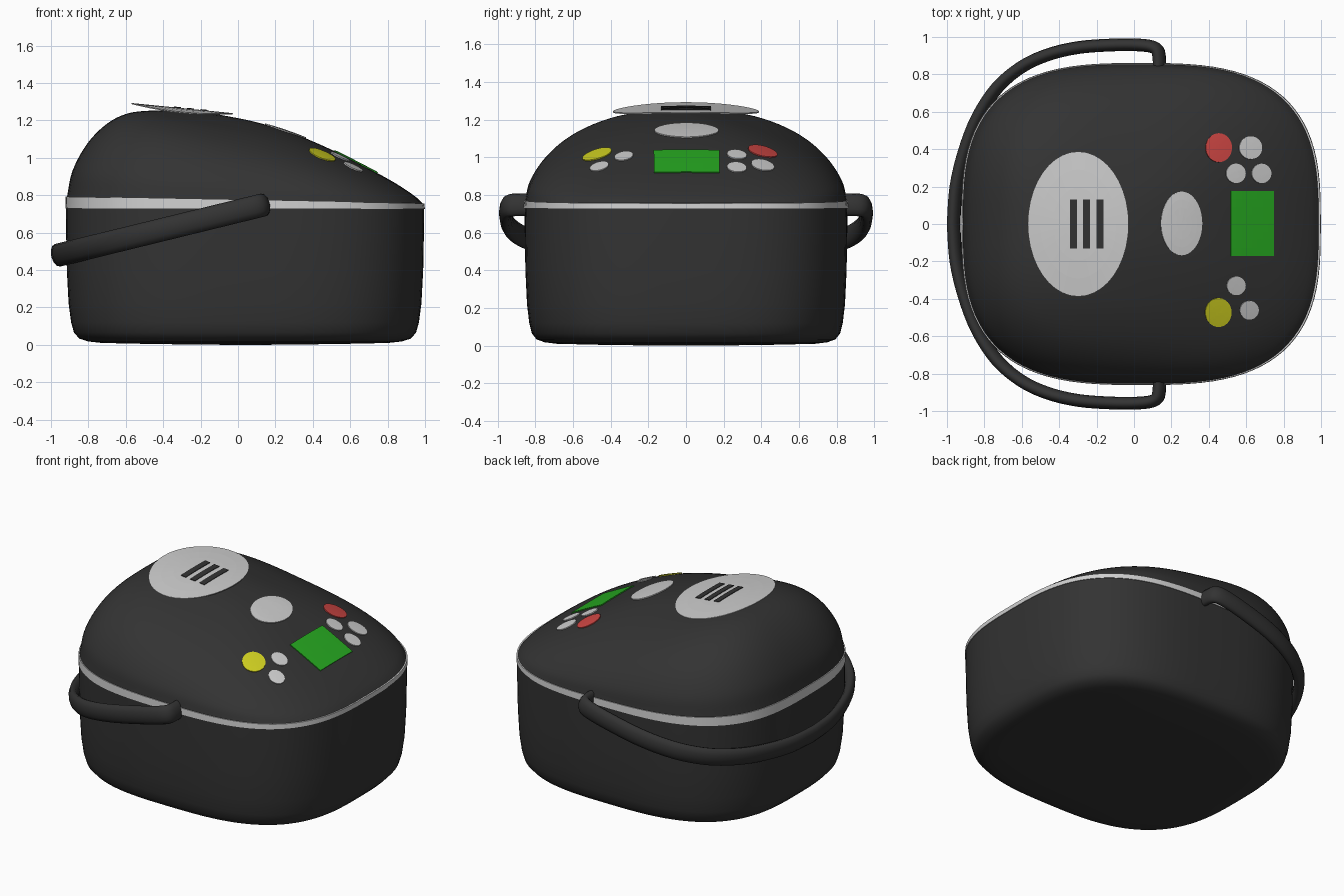
import bpy, bmesh, math
from mathutils import Vector
from mathutils.bvhtree import BVHTree

if "Cube" in bpy.data.objects:
    bpy.data.objects.remove(bpy.data.objects["Cube"])


def material(name, rgb):
    m = bpy.data.materials.new(name)
    m.diffuse_color = (*rgb, 1)
    m.use_nodes = True
    m.node_tree.nodes["Principled BSDF"].inputs["Base Color"].default_value = m.diffuse_color
    return m


DARK = material("dark plastic", (0.033, 0.033, 0.033))
GREY = material("light grey", (0.62, 0.62, 0.62))
GREEN = material("screen green", (0.02, 0.40, 0.015))
RED = material("button red", (0.60, 0.06, 0.055))
YELLOW = material("button yellow", (0.63, 0.63, 0.015))


def finish(name, bm, mat, angle=40):
    me = bpy.data.meshes.new(name)
    bm.to_mesh(me)
    bm.free()
    me.materials.append(mat)
    ob = bpy.data.objects.new(name, me)
    bpy.context.collection.objects.link(ob)
    bpy.ops.object.select_all(action='DESELECT')
    ob.select_set(True)
    bpy.context.view_layer.objects.active = ob
    if angle:
        bpy.ops.object.shade_smooth_by_angle(angle=math.radians(angle))
    return ob


def catmull(keys, steps):
    """Smooth curve through key tuples."""
    k = [Vector(p) for p in keys]
    k = [2 * k[0] - k[1]] + k + [2 * k[-1] - k[-2]]
    out = []
    for i in range(1, len(k) - 2):
        a, b, c, d = k[i - 1:i + 3]
        for s in range(steps):
            t = s / steps
            out.append(0.5 * (2 * b + (c - a) * t + (2 * a - 5 * b + 4 * c - d) * t * t
                              + (3 * b - a - 3 * c + d) * t ** 3))
    return out + [k[-2]]


def loft(name, rings, mat, seg=96, n=2.95):
    """Stack of rounded-square rings: (left x, left z, right x, right z, half depth)."""
    bm = bmesh.new()
    loops = []
    for xl, zl, xr, zr, b in rings:
        loop = []
        for i in range(seg):
            a = 2 * math.pi * i / seg
            u = math.copysign(abs(math.cos(a)) ** (2 / n), math.cos(a))
            v = math.copysign(abs(math.sin(a)) ** (2 / n), math.sin(a))
            f = (u + 1) / 2
            loop.append(bm.verts.new((xl + (xr - xl) * f, b * v, zl + (zr - zl) * f)))
        loops.append(loop)
    for p, q in zip(loops, loops[1:]):
        for i in range(seg):
            j = (i + 1) % seg
            bm.faces.new((p[i], p[j], q[j], q[i]))
    bm.faces.new(loops[0][::-1])
    bm.faces.new(loops[-1])
    bmesh.ops.remove_doubles(bm, verts=bm.verts, dist=1e-4)
    bmesh.ops.recalc_face_normals(bm, faces=bm.faces)
    return finish(name, bm, mat)


# Body: straight-sided tub with a rounded lower edge
body = [(0.04 - 0.96 * s, z, 0.04 + 0.955 * s, z, 0.857 * s) for s, z in
        [(0.5, 0.004), (0.80, 0.01), (0.875, 0.018), (0.925, 0.033), (0.955, 0.065),
         (0.971, 0.12), (0.985, 0.22), (0.995, 0.40), (0.999, 0.60), (1.0, 0.735)]]
body = [(-0.06, 0, 0.14, 0, 0.09)] + body
loft("body", body, DARK)

# Trim band, taller at the hinge side
loft("trim_band", [(-0.923, 0.73, 0.999, 0.727, 0.861),
                   (-0.921, 0.792, 0.997, 0.756, 0.859)], GREY)

# Sloping domed lid
lid = loft("lid", catmull([(-0.915, 0.788, 0.993, 0.750, 0.855),
                           (-0.885, 0.93, 0.945, 0.795, 0.830),
                           (-0.81, 1.07, 0.84, 0.865, 0.755),
                           (-0.71, 1.175, 0.70, 0.942, 0.638),
                           (-0.60, 1.234, 0.50, 1.043, 0.475),
                           (-0.47, 1.252, 0.30, 1.128, 0.305),
                           (-0.30, 1.250, 0.10, 1.190, 0.155),
                           (-0.10, 1.231, -0.10, 1.231, 0.0)], 5), DARK)
tree = BVHTree.FromPolygons([v.co for v in lid.data.vertices],
                            [p.vertices for p in lid.data.polygons])


def on_lid(x, y):
    hit, nor, _, _ = tree.ray_cast(Vector((x, y, 3)), Vector((0, 0, -1)))
    return hit + nor * 0.006


def plate(name, cx, cy, rx, ry, mat, square=False, place=on_lid):
    """Thin disc or rectangle laid on the lid."""
    bm = bmesh.new()
    if square:
        bmesh.ops.create_grid(bm, x_segments=8, y_segments=8, size=1)
    else:
        seg, prev = 40, None
        mid = bm.verts.new((0, 0, 0))
        for r in (0.25, 0.5, 0.75, 1.0):
            ring = [bm.verts.new((r * math.cos(2 * math.pi * i / seg),
                                  r * math.sin(2 * math.pi * i / seg), 0)) for i in range(seg)]
            for i in range(seg):
                j = (i + 1) % seg
                bm.faces.new((prev[i], ring[i], ring[j], prev[j]) if prev
                             else (mid, ring[i], ring[j]))
            prev = ring
    for v in bm.verts:
        v.co = place(cx + rx * v.co.x, cy + ry * v.co.y)
    bm.normal_update()
    ob = finish(name, bm, mat, 0)
    mod = ob.modifiers.new("thickness", 'SOLIDIFY')
    mod.thickness, mod.offset = 0.006, -1
    return ob


# Oval steam vent, gently arched, with three slots
def vent_plane(x, y, lift=0.0):
    return Vector((x, y, 1.236 - 0.1 * x - 0.14 * y * y + lift))


plate("steam_vent", -0.298, 0, 0.27, 0.388, GREY, place=vent_plane)
for i, x in enumerate((-0.323, -0.253, -0.182)):
    plate(f"vent_slot_{i + 1}", x, 0, 0.019, 0.132, DARK, True,
          lambda a, b: vent_plane(a, b, 0.004))

# Oval latch button, display and control buttons
plate("latch_button", 0.253, 0.003, 0.11, 0.17, GREY)
plate("display", 0.63, 0.003, 0.115, 0.174, GREEN, True)
plate("red_button", 0.452, 0.407, 0.070, 0.077, RED)
plate("yellow_button", 0.45, -0.472, 0.070, 0.077, YELLOW)
for i, (x, y, r) in enumerate([(0.622, 0.407, 0.061), (0.543, 0.27, 0.052), (0.68, 0.27, 0.052),
                               (0.545, -0.33, 0.050), (0.615, -0.46, 0.050)]):
    plate(f"grey_button_{i + 1}", x, y, r, r, GREY)

# Carry handle: oval bar swept round the back in a tilted plane
half = catmull([(0.135, 0.80), (0.135, 0.89), (0.115, 0.94), (0.03, 0.957), (-0.12, 0.957),
                (-0.30, 0.943), (-0.46, 0.905), (-0.60, 0.84), (-0.73, 0.73), (-0.835, 0.57),
                (-0.905, 0.39), (-0.95, 0.20), (-0.965, 0.0)], 4)
path = [(p.x, p.y) for p in half] + [(p.x, -p.y) for p in half[-2::-1]]
path = [Vector((x, y, 0.715 + 0.245 * x)) for x, y in path]
up = Vector((-0.245, 0, 1)).normalized()
bm = bmesh.new()
loops = []
for i, p in enumerate(path):
    t = (path[min(i + 1, len(path) - 1)] - path[max(i - 1, 0)]).normalized()
    side = t.cross(up).normalized()
    loops.append([bm.verts.new(p + side * 0.034 * math.cos(a) + up * 0.062 * math.sin(a))
                  for a in (2 * math.pi * k / 12 for k in range(12))])
for p, q in zip(loops, loops[1:]):
    for k in range(12):
        m = (k + 1) % 12
        bm.faces.new((p[k], p[m], q[m], q[k]))
bm.faces.new(loops[0][::-1])
bm.faces.new(loops[-1])
bmesh.ops.recalc_face_normals(bm, faces=bm.faces)
finish("carry_handle", bm, DARK, 60)
